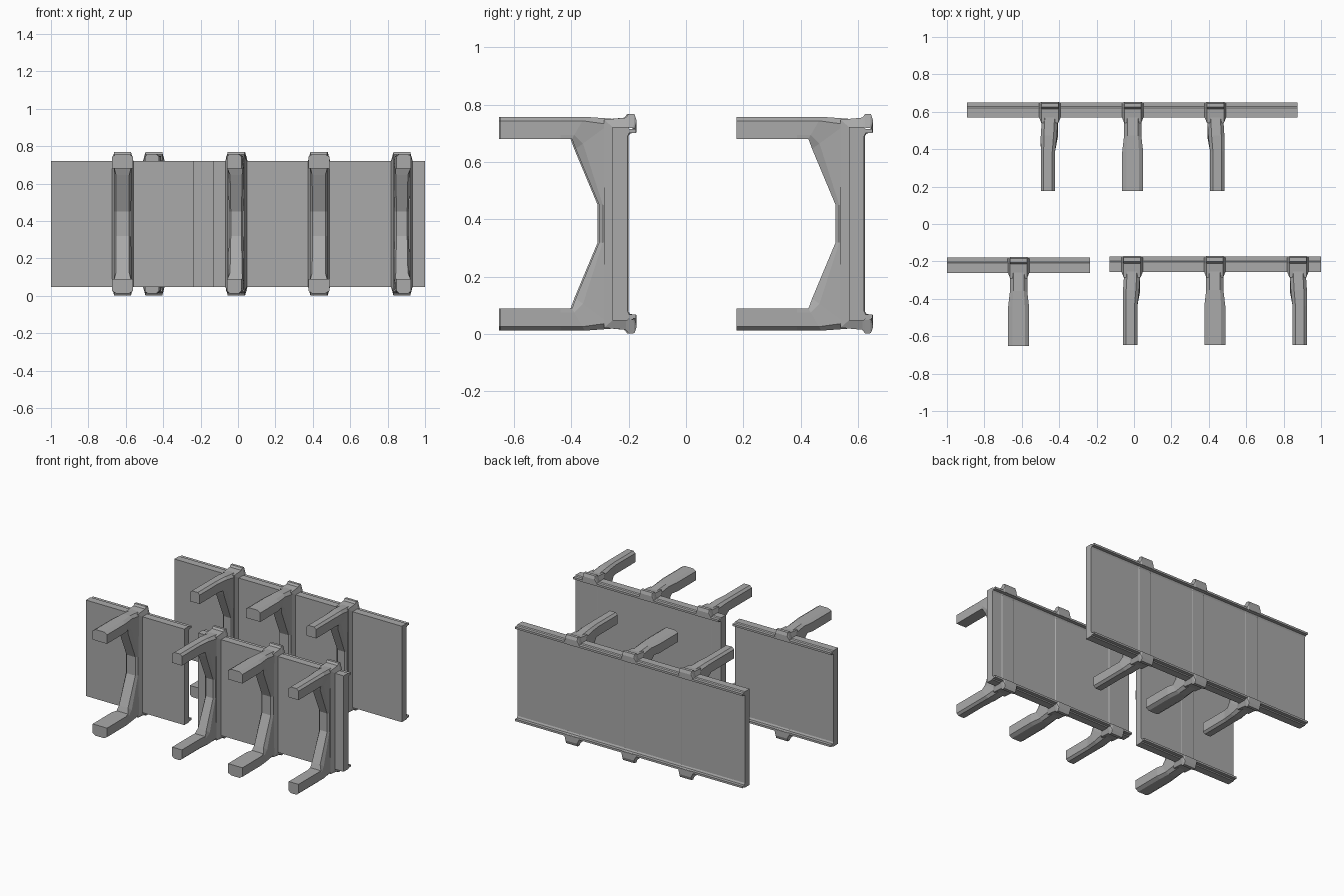
import bpy, bmesh

if "Cube" in bpy.data.objects:
    bpy.data.objects.remove(bpy.data.objects["Cube"])

MID = 0.385          # mirror height of every profile
grey = bpy.data.materials.new("plain grey")
grey.diffuse_color = (0.4, 0.4, 0.4, 1)
grey.use_nodes = True
grey.node_tree.nodes["Principled BSDF"].inputs["Base Color"].default_value = grey.diffuse_color


def mirrored(rows):
    """Continue a list of ((y, z), ...) stations past the mid height."""
    flip = [tuple((p[0], 2 * MID - p[1]) if isinstance(p, tuple) else p for p in r)
            for r in reversed(rows)]
    return rows + flip


def loft(name, rings, closed=False):
    """Skin a list of equal-length vertex rings."""
    bm = bmesh.new()
    vs = [[bm.verts.new(p) for p in r] for r in rings]
    n, m = len(rings[0]), len(rings)
    for i in range(m if closed else m - 1):
        a, b = vs[i], vs[(i + 1) % m]
        for j in range(n):
            k = (j + 1) % n
            bm.faces.new((a[j], a[k], b[k], b[j]))
    if not closed:
        bm.faces.new(vs[0])
        bm.faces.new(vs[-1])
    bmesh.ops.recalc_face_normals(bm, faces=bm.faces)
    me = bpy.data.meshes.new(name)
    bm.to_mesh(me)
    bm.free()
    me.materials.append(grey)
    ob = bpy.data.objects.new(name, me)
    bpy.context.collection.objects.link(ob)
    return ob


# Wall cross-section with a hooked lip along the top and bottom of the back
WALL = mirrored([((-0.206, 0.690),), ((-0.200, 0.702),), ((-0.177, 0.702),),
                 ((-0.177, 0.716),), ((-0.200, 0.716),), ((-0.206, 0.722),),
                 ((-0.258, 0.722),)])


def wall(name, x0, x1, dy):
    loft(name, [[(x, p[0] + dy, p[1]) for (p,) in WALL] for x in (x0, x1)])


# Bevelled band that wraps the wall: (base point, outer point)
BAND = mirrored([((-0.212, 0.690), (-0.203, 0.690)),
                 ((-0.203, 0.704), (-0.197, 0.700)),
                 ((-0.181, 0.704), (-0.174, 0.703)),
                 ((-0.181, 0.716), (-0.174, 0.745)),
                 ((-0.185, 0.718), (-0.182, 0.767)),
                 ((-0.202, 0.720), (-0.202, 0.768)),
                 ((-0.212, 0.720), (-0.212, 0.755)),
                 ((-0.256, 0.720), (-0.288, 0.748))])


def band(name, x, dy):
    rings = []
    for b, o in BAND:
        rings.append([(x - 0.058, b[0] + dy, b[1]), (x - 0.045, o[0] + dy, o[1]),
                      (x + 0.045, o[0] + dy, o[1]), (x + 0.058, b[0] + dy, b[1])])
    loft(name, rings, closed=True)


def rib(name, x, dy, wide, side=0):
    """C-shaped bracket: two arms joined by a tapered column."""
    tip, neck, col = (0.056, 0.047, 0.046) if wide else (0.038, 0.043, 0.038)
    shift = 0.01 * side
    # inner point, outer point, half width, inner bevel factor, sideways shift
    rows = mirrored([
        ((-0.650, 0.681), (-0.650, 0.758), tip, 1.0, shift),
        ((-0.440, 0.681), (-0.440, 0.758), tip, 1.0, shift),
        ((-0.400, 0.681), (-0.355, 0.758), neck, 0.95, shift * 0.6),
        ((-0.387, 0.646), (-0.245, 0.750), neck, 0.75, 0),
        ((-0.305, 0.450), (-0.235, 0.455), col, 0.75, 0)])
    rings = []
    for a, b, w, k, s in rows:
        sec = [(0, w * k), (0.18, w), (0.82, w), (1, w * 0.6)]
        sec += [(t, -h) for t, h in reversed(sec)]
        rings.append([(x + s + h, a[0] + (b[0] - a[0]) * t + dy,
                       a[1] + (b[1] - a[1]) * t) for t, h in sec])
    loft(name, rings)


# Three wall sections: x range, y shift, ribs as (x, wide, side)
SECTIONS = {
    "short_wall": (-1.0, -0.235, -0.003, [(-0.617, True, 0)]),
    "front_wall": (-0.13, 1.0, 0.002,
                   [(-0.01, False, -1), (0.432, True, 0), (0.876, False, 1)]),
    "back_wall": (-0.893, 0.875, 0.827,
                  [(-0.45, False, -1), (-0.007, True, 0), (0.435, False, 1)]),
}
for name, (x0, x1, dy, ribs) in SECTIONS.items():
    wall(name, x0, x1, dy)
    for i, (x, wide, side) in enumerate(ribs, 1):
        band(f"{name}_band_{i}", x, dy)
        rib(f"{name}_bracket_{i}", x, dy, wide, side)
